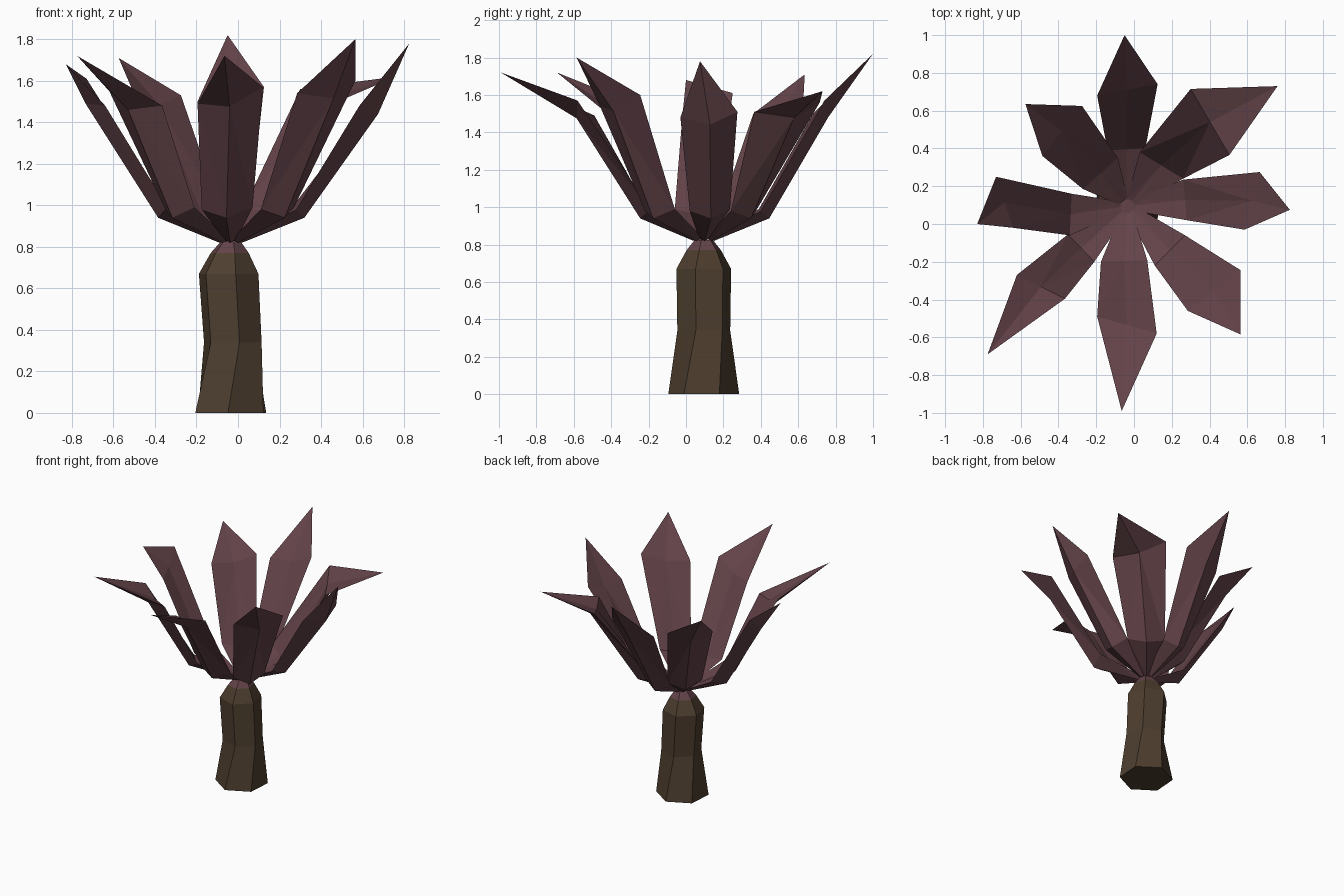
import bpy
import bmesh
import math
from mathutils import Vector

if "Cube" in bpy.data.objects:
    bpy.data.objects.remove(bpy.data.objects["Cube"], do_unlink=True)


def make_material(name, color):
    mat = bpy.data.materials.new(name)
    mat.use_nodes = True
    mat.diffuse_color = color
    mat.node_tree.nodes["Principled BSDF"].inputs["Base Color"].default_value = color
    return mat


leaf_mat = make_material("dusky plum leaf", (0.125, 0.056, 0.066, 1))
bark_mat = make_material("brown bark", (0.075, 0.048, 0.028, 1))


def finish(bm, name, materials):
    """Turn a bmesh into a flat-shaded object."""
    bmesh.ops.recalc_face_normals(bm, faces=bm.faces[:])
    mesh = bpy.data.meshes.new(name)
    bm.to_mesh(mesh)
    bm.free()
    for mat in materials:
        mesh.materials.append(mat)
    obj = bpy.data.objects.new(name, mesh)
    bpy.context.collection.objects.link(obj)
    return obj


def bridge(bm, lower, upper):
    """Join two rings of equal length with quads."""
    count = len(lower)
    return [bm.faces.new((lower[i], lower[(i + 1) % count],
                          upper[(i + 1) % count], upper[i]))
            for i in range(count)]


CENTRE = Vector((-0.035, 0.095, 0))

# Trunk: stacked, slightly twisted hexagons with a leaf-coloured crown
# Each ring is height, radius, twist in degrees, sideways shift
TRUNK_RINGS = [
    (0.0, 0.19, -94, 0.0),
    (0.34, 0.145, -77, 0.01),
    (0.67, 0.15, -77, -0.01),
    (0.77, 0.095, -75, -0.005),
    (0.825, 0.05, -75, 0.0),
]
bm = bmesh.new()
rings = []
for height, radius, twist, shift in TRUNK_RINGS:
    ring = []
    for side in range(6):
        angle = math.radians(twist + side * 60)
        offset = Vector((math.cos(angle) * radius + shift,
                         math.sin(angle) * radius, height))
        ring.append(bm.verts.new(CENTRE + offset))
    rings.append(ring)
for lower, upper in zip(rings, rings[1:]):
    faces = bridge(bm, lower, upper)
    for face in faces:
        face.material_index = int(upper is rings[-1])
bm.faces.new(rings[0])
bm.faces.new(rings[-1]).material_index = 1
finish(bm, "trunk", [bark_mat, leaf_mat])


def section(bm, left, right, outward, dip, keel):
    """Leaf cross-section: two edges, an inner valley and an outer keel."""
    valley = (left + right) / 2 - Vector((0, 0, dip))
    ridge = valley + outward * keel - Vector((0, 0, keel * 0.5))
    return [bm.verts.new(p) for p in (left, valley, right, ridge)]


def make_leaf(name, bend_left, bend_right, shoulder_left, shoulder_right, tip):
    """Folded leaf rising from the crown, bending upward, ending in a point."""
    bend_left = Vector((*bend_left, 0.99))
    bend_right = Vector((*bend_right, 0.98))
    shoulder_left, shoulder_right = Vector(shoulder_left), Vector(shoulder_right)
    outward = (bend_left + bend_right) / 2 - CENTRE
    outward.z = 0
    outward.normalize()
    across = Vector((-outward.y, outward.x, 0))
    if across.dot(bend_left - bend_right) < 0:
        across.negate()
    root = CENTRE + outward * 0.035 + Vector((0, 0, 0.835))

    bm = bmesh.new()
    sections = [
        section(bm, root + across * 0.03, root - across * 0.03, outward, 0.005, 0.02),
        section(bm, bend_left, bend_right, outward, 0.02, 0.05),
        section(bm, shoulder_left, shoulder_right, outward, 0.03, 0.05),
    ]
    for lower, upper in zip(sections, sections[1:]):
        bridge(bm, lower, upper)
    bm.faces.new(sections[0])
    point = bm.verts.new(tip)
    last = sections[-1]
    for i in range(4):
        bm.faces.new((last[i], last[(i + 1) % 4], point))
    bmesh.ops.triangulate(bm, faces=bm.faces[:])
    finish(bm, name, [leaf_mat])


# Crown leaves: bend edges, shoulder edges, tip
make_leaf("back_leaf", (-0.14, 0.39), (0.06, 0.4),
          (-0.195, 0.68, 1.5), (0.125, 0.74, 1.57), (-0.05, 1.0, 1.82))
make_leaf("back_left_leaf", (0.03, 0.38), (0.26, 0.24),
          (0.3, 0.715, 1.56), (0.505, 0.365, 1.51), (0.76, 0.73, 1.62))
make_leaf("left_leaf", (0.26, 0.235), (0.28, 0.02),
          (0.665, 0.275, 1.51), (0.585, -0.03, 1.48), (0.825, 0.075, 1.78))
make_leaf("front_left_leaf", (0.27, -0.06), (0.11, -0.22),
          (0.565, -0.245, 1.6), (0.285, -0.46, 1.54), (0.565, -0.585, 1.8))
make_leaf("front_leaf", (0.07, -0.19), (-0.175, -0.2),
          (0.12, -0.58, 1.57), (-0.195, -0.49, 1.49), (-0.065, -0.99, 1.72))
make_leaf("front_right_leaf", (-0.21, -0.2), (-0.35, -0.055),
          (-0.365, -0.395, 1.48), (-0.62, -0.27, 1.55), (-0.775, -0.69, 1.72))
make_leaf("right_leaf", (-0.34, -0.06), (-0.33, 0.16),
          (-0.64, -0.02, 1.48), (-0.73, 0.25, 1.61), (-0.83, 0.0, 1.68))
make_leaf("back_right_leaf", (-0.27, 0.185), (-0.085, 0.35),
          (-0.485, 0.36, 1.5), (-0.275, 0.625, 1.53), (-0.575, 0.635, 1.71))
